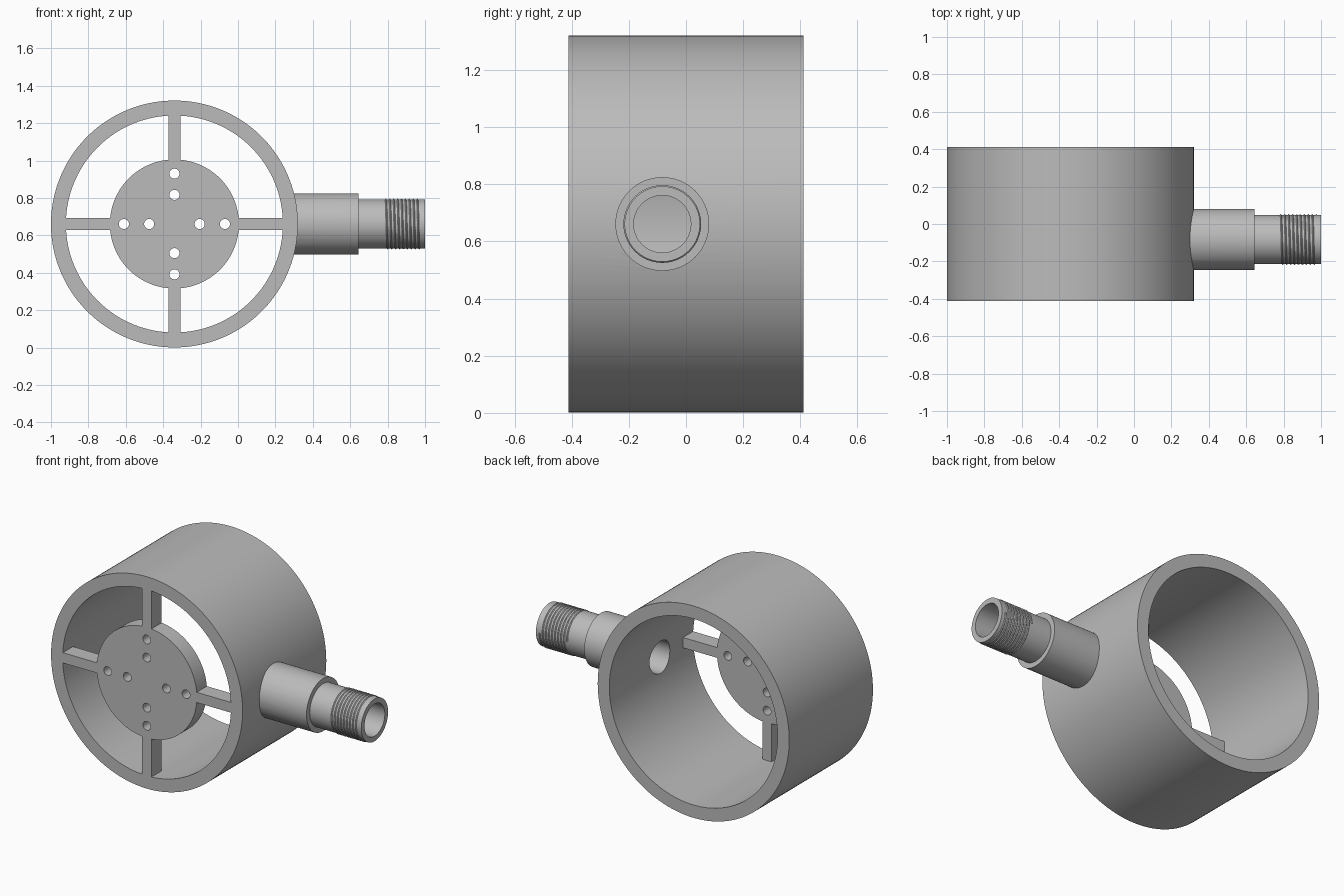
import bpy, bmesh, math
from mathutils import Vector, Matrix

cube = bpy.data.objects.get("Cube")
if cube:
    bpy.data.objects.remove(cube, do_unlink=True)

grey = bpy.data.materials.new("plain_grey")
grey.use_nodes = True
GREY = (0.5, 0.5, 0.5, 1)
grey.diffuse_color = GREY
grey.node_tree.nodes["Principled BSDF"].inputs["Base Color"].default_value = GREY

CX, CZ = -0.34, 0.661          # ring axis, running along y
RING_R, RING_IN, HALF = 0.66, 0.58, 0.412
HUB_R, HUB_T = 0.345, 0.1
PIPE_Y = -0.083                # pipe axis, running along x
PIPE_R = 0.132


def make(name, bm):
    bmesh.ops.recalc_face_normals(bm, faces=bm.faces)
    mesh = bpy.data.meshes.new(name)
    bm.to_mesh(mesh)
    bm.free()
    mesh.materials.append(grey)
    ob = bpy.data.objects.new(name, mesh)
    bpy.context.collection.objects.link(ob)
    return ob


def cylinder(name, radius, start, end, segments=128):
    """Solid cylinder between two points."""
    start, end = Vector(start), Vector(end)
    axis = end - start
    turn = axis.to_track_quat("Z", "Y").to_matrix().to_4x4()
    bm = bmesh.new()
    bmesh.ops.create_cone(bm, cap_ends=True, segments=segments, radius1=radius,
                          radius2=radius, depth=axis.length,
                          matrix=Matrix.Translation((start + end) / 2) @ turn)
    return make(name, bm)


def box(name, low, high):
    low, high = Vector(low), Vector(high)
    bm = bmesh.new()
    bmesh.ops.create_cube(bm, size=1, matrix=Matrix.Translation((low + high) / 2)
                          @ Matrix.Diagonal((*(high - low), 1)))
    return make(name, bm)


def combine(target, other, operation):
    """Apply a boolean and discard the helper."""
    mod = target.modifiers.new("cut", "BOOLEAN")
    mod.operation, mod.solver, mod.object = operation, "EXACT", other
    bpy.context.view_layer.objects.active = target
    bpy.ops.object.modifier_apply(modifier=mod.name)
    bpy.data.objects.remove(other, do_unlink=True)


def smooth(ob):
    bpy.ops.object.select_all(action="DESELECT")
    ob.select_set(True)
    bpy.context.view_layer.objects.active = ob
    bpy.ops.object.shade_smooth_by_angle(angle=math.radians(30))


def along_pipe(name, radius, x0, x1, segments=64):
    return cylinder(name, radius, (x0, PIPE_Y, CZ), (x1, PIPE_Y, CZ), segments)


# Outer ring with its side pipe, hollowed out
body = cylinder("ring_and_pipe", RING_R, (CX, -HALF, CZ), (CX, HALF, CZ), 160)
combine(body, along_pipe("boss", 0.164, 0, 0.645), "UNION")
combine(body, along_pipe("pipe", PIPE_R, 0.1, 1.0), "UNION")
combine(body, cylinder("hollow", RING_IN, (CX, -1, CZ), (CX, 1, CZ), 160), "DIFFERENCE")
combine(body, along_pipe("bore", 0.1, 0, 1.1), "DIFFERENCE")
smooth(body)

# Hub disc with four spokes, flush with the front of the ring
front, back = -HALF, -HALF + HUB_T
hub = cylinder("hub_and_spokes", HUB_R, (CX, front, CZ), (CX, back, CZ))
W = 0.032
for s in (-1, 1):
    a, b = sorted((s * 0.3, s * 0.585))
    combine(hub, box("spoke", (CX + a, front, CZ - W), (CX + b, back, CZ + W)), "UNION")
    combine(hub, box("spoke", (CX - W, front, CZ + a), (CX + W, back, CZ + b)), "UNION")

# Bolt holes along both axes
for s in (-1, 1):
    for dx, dz in ((0.27, 0), (0.135, 0), (0, 0.269), (0, 0.156)):
        x, z = CX + s * dx, CZ + s * dz
        combine(hub, cylinder("hole", 0.027, (x, -1, z), (x, 0, z), 32), "DIFFERENCE")
smooth(hub)

# Fine thread: triangular section swept along a helix
bm = bmesh.new()
START, TURNS, PITCH, STEPS = 0.785, 9, 0.021, 48
previous = None
for i in range(TURNS * STEPS + 1):
    t = math.tau * i / STEPS
    x = START + PITCH * i / STEPS
    section = [bm.verts.new((x + dx, PIPE_Y + r * math.cos(t), CZ + r * math.sin(t)))
               for dx, r in ((-0.007, PIPE_R - 0.002), (0, PIPE_R + 0.004),
                             (0.007, PIPE_R - 0.002))]
    if previous:
        for k in range(3):
            n = (k + 1) % 3
            bm.faces.new((previous[k], previous[n], section[n], section[k]))
    else:
        bm.faces.new(section)
    previous = section
bm.faces.new(previous)
smooth(make("pipe_thread", bm))
